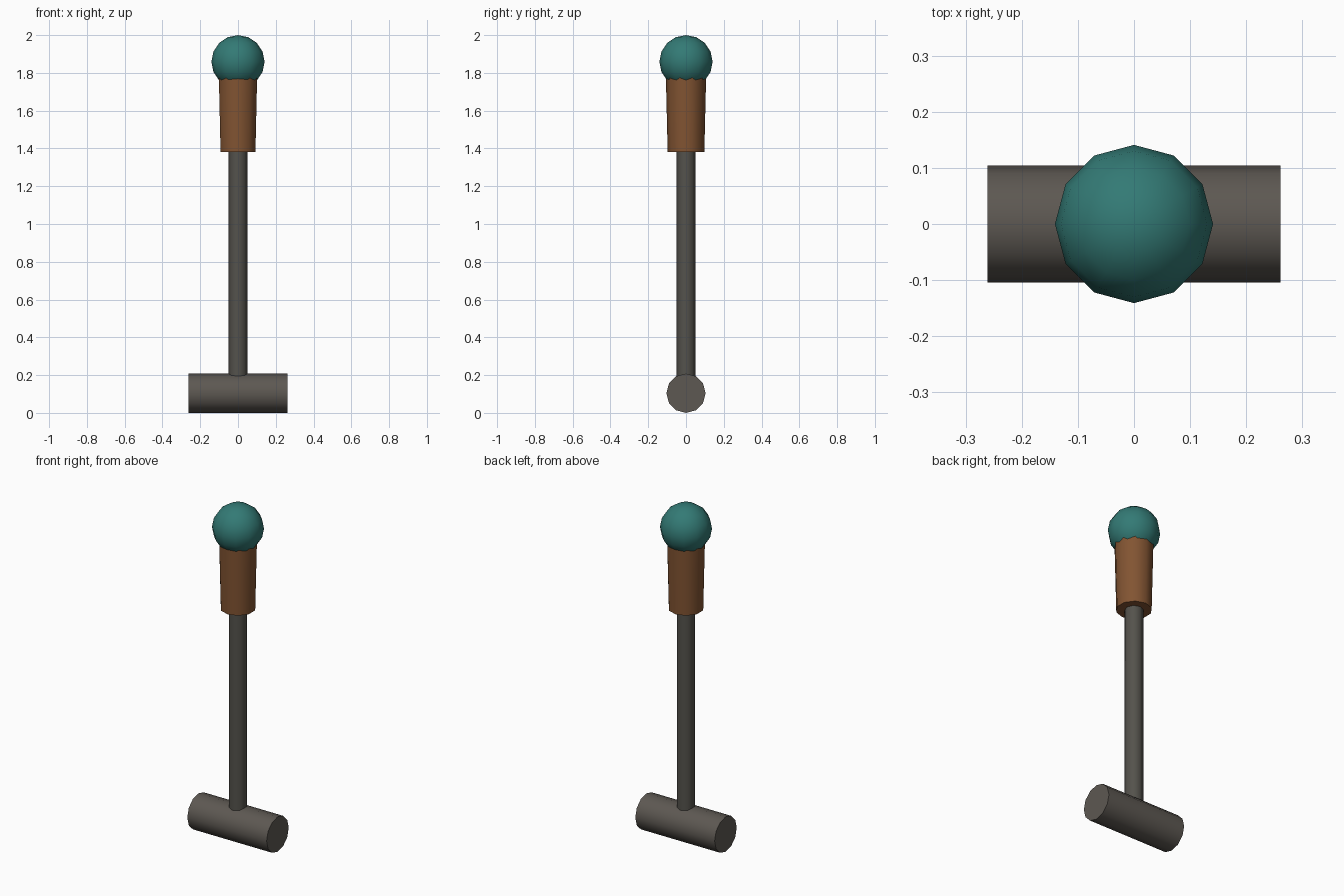
import bpy, math

if "Cube" in bpy.data.objects:
    bpy.data.objects.remove(bpy.data.objects["Cube"])


def mat(name, srgb):
    m = bpy.data.materials.new(name)
    lin = [((c / 255 + 0.055) / 1.055) ** 2.4 for c in srgb]
    m.diffuse_color = (*lin, 1)
    m.use_nodes = True
    m.node_tree.nodes["Principled BSDF"].inputs["Base Color"].default_value = m.diffuse_color
    return m


iron = mat("head grey", (93, 88, 82))
steel = mat("shaft grey", (84, 82, 76))
wood = mat("grip brown", (130, 84, 50))
teal = mat("ball teal", (51, 122, 117))


def finish(name, material, angle):
    o = bpy.context.object
    o.name = name
    o.data.materials.append(material)
    bpy.ops.object.shade_smooth_by_angle(angle=math.radians(angle))
    return o


def post(name, material, sides, r1, r2, z1, z2):
    bpy.ops.mesh.primitive_cone_add(vertices=sides, radius1=r1, radius2=r2,
                                    depth=z2 - z1, location=(0, 0, (z1 + z2) / 2))
    return finish(name, material, 50)


# Hammer head lying along x
bpy.ops.mesh.primitive_cylinder_add(vertices=12, radius=0.104, depth=0.522,
                                    location=(0, 0, 0.104),
                                    rotation=(0, math.pi / 2, 0))
finish("hammer_head", iron, 50)

# Shaft and tapered grip
post("shaft", steel, 8, 0.05, 0.05, 0.10, 1.45)
post("grip", wood, 10, 0.097, 0.107, 1.38, 1.80)

# Ball pommel
bpy.ops.mesh.primitive_uv_sphere_add(segments=12, ring_count=8, radius=0.141,
                                     location=(0, 0, 1.859))
finish("ball_pommel", teal, 60)
